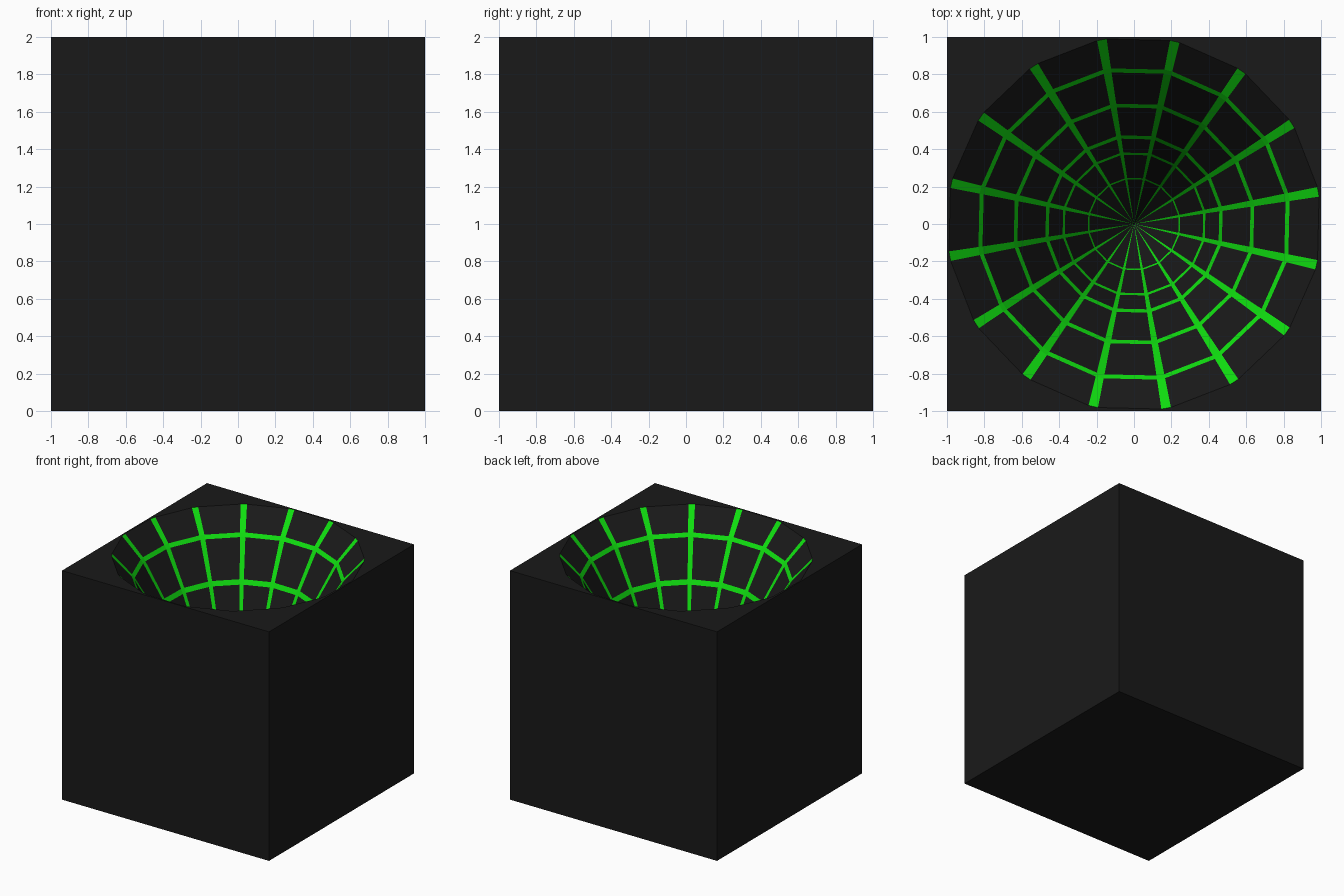
import bpy, bmesh, math

if "Cube" in bpy.data.objects:
    bpy.data.objects.remove(bpy.data.objects["Cube"])

SIDES = 16
START = math.radians(9.9)
BAR = 0.026                       # half angle of a glowing radial bar
# funnel profile: radius, height
PROFILE = [(1.0, 2.0), (0.83, 1.815), (0.64, 1.49), (0.47, 1.13),
           (0.38, 0.89), (0.245, 0.52), (0.0, 0.04)]
BAND = [0.011, 0.010, 0.009, 0.006, 0.004]   # half widths of the ring bands


def material(name, rgb):
    m = bpy.data.materials.new(name)
    m.diffuse_color = (*rgb, 1)
    m.use_nodes = True
    m.node_tree.nodes["Principled BSDF"].inputs["Base Color"].default_value = m.diffuse_color
    return m


def make_object(name, bm, mats):
    me = bpy.data.meshes.new(name)
    bm.to_mesh(me)
    bm.free()
    for m in mats:
        me.materials.append(m)
    ob = bpy.data.objects.new(name, me)
    bpy.context.collection.objects.link(ob)
    return ob


dark = material("dark", (0.01, 0.01, 0.01))
green = material("glow_green", (0.005, 0.75, 0.005))

angles = []
for i in range(SIDES):
    a = START + i * 2 * math.pi / SIDES
    angles += [a - BAR, a + BAR]
N = len(angles)


def ring(bm, r, z):
    return [bm.verts.new((r * math.cos(a), r * math.sin(a), z)) for a in angles]


# block: open-topped cube, top filled around the round opening
bm = bmesh.new()
bmesh.ops.create_cube(bm, size=2)
bmesh.ops.translate(bm, verts=bm.verts, vec=(0, 0, 1))
top = max(bm.faces, key=lambda f: f.calc_center_median().z)
edges = list(top.edges)
bmesh.ops.delete(bm, geom=[top], context='FACES_ONLY')
rim = ring(bm, *PROFILE[0])
edges += [bm.edges.new((rim[i], rim[(i + 1) % N])) for i in range(N)]
bmesh.ops.triangle_fill(bm, edges=edges, use_beauty=True, normal=(0, 0, 1))
make_object("block", bm, [dark])

# funnel: each profile knot widened to a narrow green band
rows = [PROFILE[0]]
for k, w in enumerate(BAND, 1):
    r, z = PROFILE[k]
    for (r2, z2) in (PROFILE[k - 1], PROFILE[k + 1]):
        t = w / abs(r2 - r)
        rows.append((r + (r2 - r) * t, z + (z2 - z) * t))

bm = bmesh.new()
loops = [ring(bm, r, z) for r, z in rows]
tip = bm.verts.new((0, 0, PROFILE[-1][1]))
for j, up in enumerate(loops):
    for i in range(N):
        n = (i + 1) % N
        if j + 1 < len(loops):
            low = loops[j + 1]
            f = bm.faces.new((up[n], up[i], low[i], low[n]))
        else:
            f = bm.faces.new((up[n], up[i], tip))
        f.material_index = 1 if (i % 2 == 0 or j % 2 == 1) else 0
        f.normal_update()
        if f.normal.z < 0:
            f.normal_flip()
make_object("funnel_grid", bm, [dark, green])
